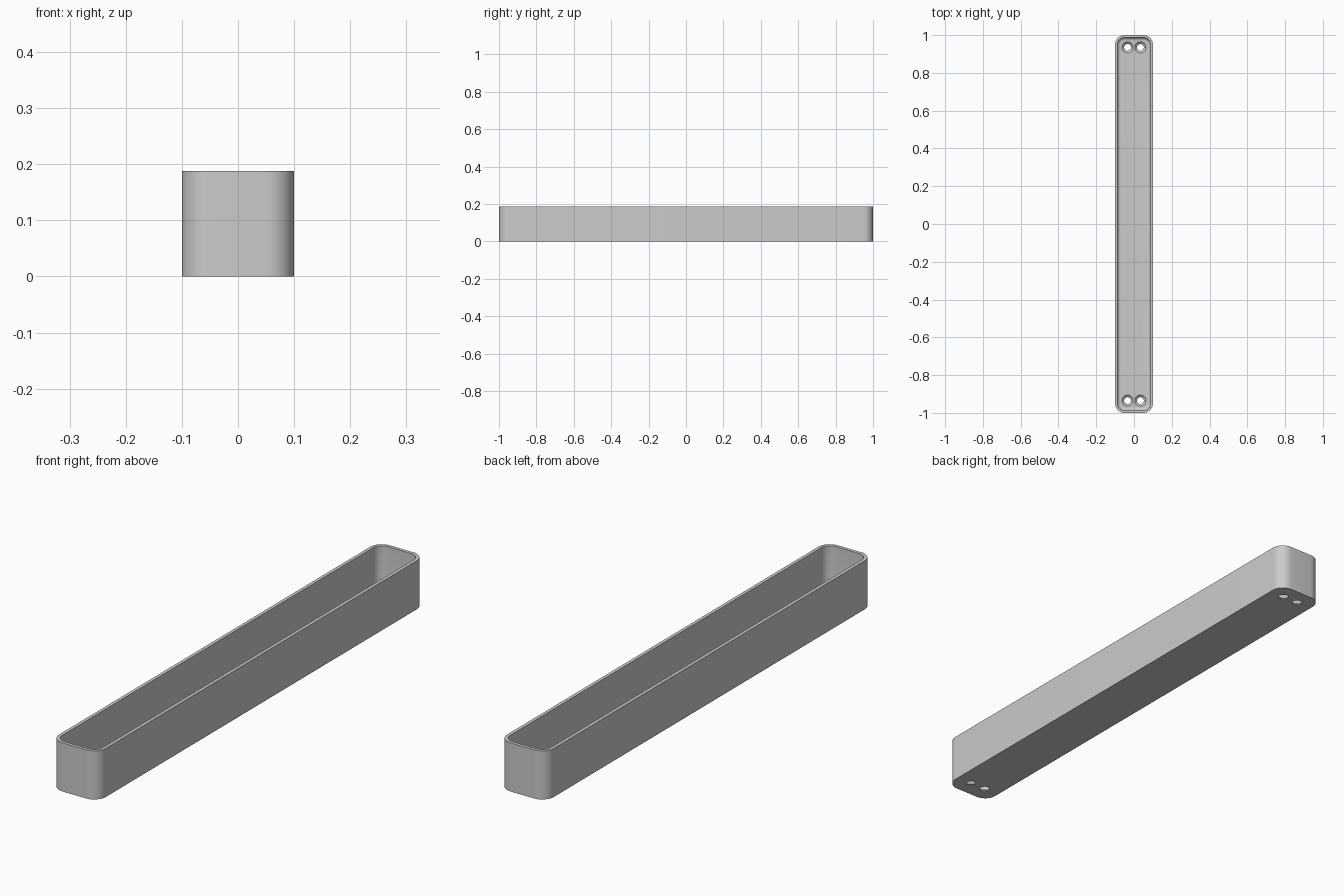
import bpy
import bmesh
from math import cos, sin, pi, radians

cube = bpy.data.objects.get("Cube")
if cube:
    bpy.data.objects.remove(cube)

WIDTH, LENGTH, HEIGHT = 0.2, 2.0, 0.188
CORNER, WALL, FLOOR, FILLET = 0.05, 0.013, 0.014, 0.016
HOLE_X, HOLE_Y = 0.034, 0.935

grey = bpy.data.materials.new("light grey")
grey.use_nodes = True
grey.diffuse_color = (0.6, 0.6, 0.6, 1)
grey.node_tree.nodes["Principled BSDF"].inputs["Base Color"].default_value = (0.6, 0.6, 0.6, 1)


def make_object(name, bm):
    bmesh.ops.recalc_face_normals(bm, faces=bm.faces)
    mesh = bpy.data.meshes.new(name)
    bm.to_mesh(mesh)
    bm.free()
    obj = bpy.data.objects.new(name, mesh)
    bpy.context.collection.objects.link(obj)
    mesh.materials.append(grey)
    return obj


def rounded_ring(bm, inset, z, steps=10):
    """Ring of vertices around a rounded rectangle."""
    r = CORNER - inset
    cx, cy = WIDTH / 2 - CORNER, LENGTH / 2 - CORNER
    ring = []
    for i, (sx, sy) in enumerate([(1, 1), (-1, 1), (-1, -1), (1, -1)]):
        for k in range(steps + 1):
            a = (i + k / steps) * pi / 2
            ring.append(bm.verts.new((sx * cx + r * cos(a), sy * cy + r * sin(a), z)))
    return ring


def round_ring(bm, x, y, radius, z, sides=32):
    return [bm.verts.new((x + radius * cos(2 * pi * k / sides),
                          y + radius * sin(2 * pi * k / sides), z)) for k in range(sides)]


def loft(bm, rings):
    for a, b in zip(rings, rings[1:]):
        for k in range(len(a)):
            n = (k + 1) % len(a)
            bm.faces.new((a[k], a[n], b[n], b[k]))
    bm.faces.new(rings[0])
    bm.faces.new(rings[-1])


# Tray shell: outer wall, rim, inner wall, filleted floor
profile = [(0, 0), (0, HEIGHT), (WALL, HEIGHT)]
for k in range(7):
    a = k / 6 * pi / 2
    profile.append((WALL + FILLET * (1 - cos(a)), FLOOR + FILLET * (1 - sin(a))))
bm = bmesh.new()
loft(bm, [rounded_ring(bm, inset, z) for inset, z in profile])
tray = make_object("tray", bm)

# Countersunk screw holes, a pair at each end
bm = bmesh.new()
hole = [(0.018, -0.02), (0.018, 0.004), (0.03, FLOOR), (0.03, FLOOR + 0.01)]
for sx in (-1, 1):
    for sy in (-1, 1):
        loft(bm, [round_ring(bm, sx * HOLE_X, sy * HOLE_Y, r, z) for r, z in hole])
cutter = make_object("screw_hole_cutter", bm)
cutter.hide_render = True
cutter.hide_set(True)

cut = tray.modifiers.new("screw holes", 'BOOLEAN')
cut.operation = 'DIFFERENCE'
cut.solver = 'EXACT'
cut.object = cutter
bpy.context.view_layer.objects.active = tray
tray.select_set(True)
bpy.ops.object.modifier_apply(modifier=cut.name)
bpy.data.objects.remove(cutter)

bpy.ops.object.shade_smooth_by_angle(angle=radians(30))
